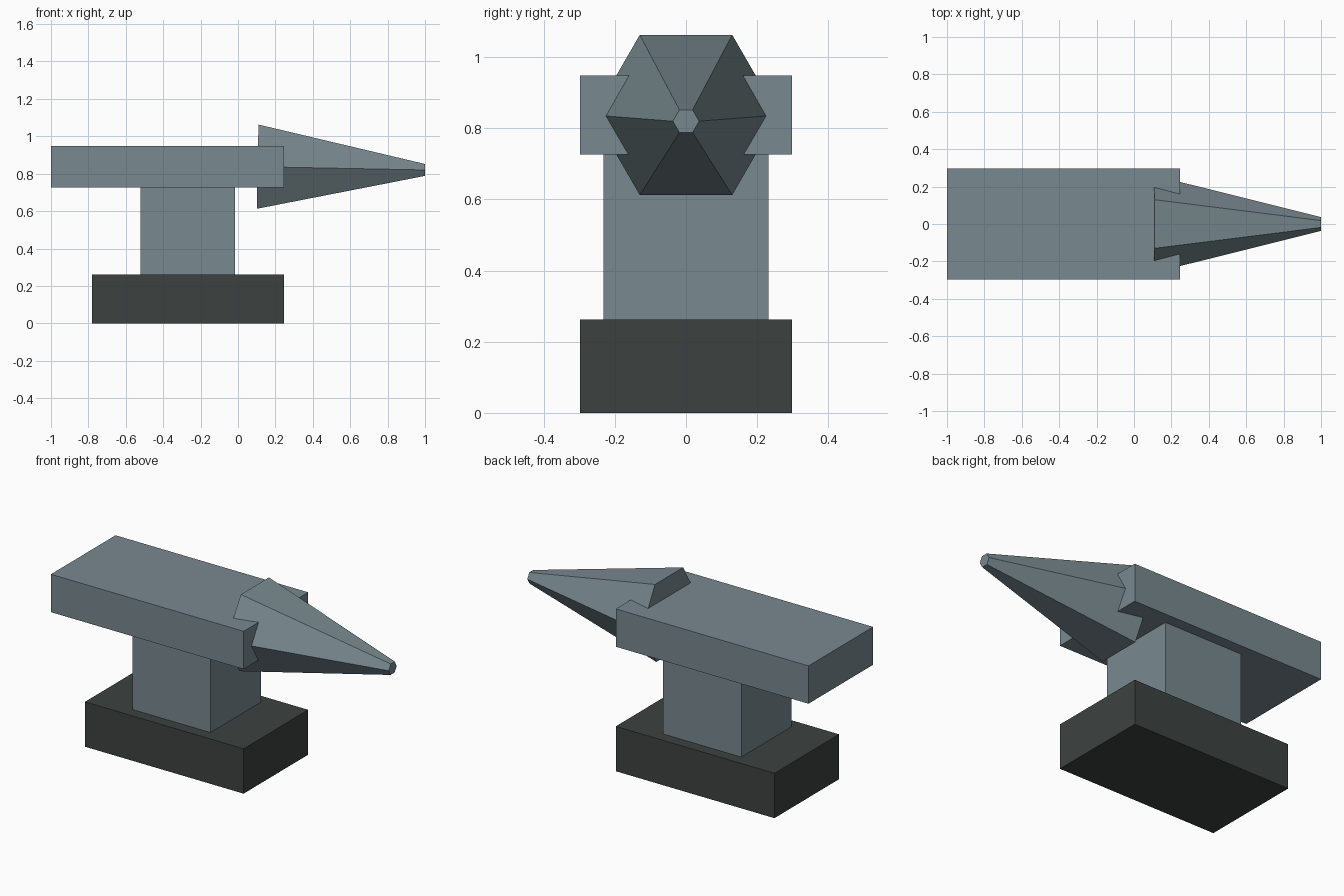
import bpy, bmesh, math
from mathutils import Vector, Matrix

if "Cube" in bpy.data.objects:
    bpy.data.objects.remove(bpy.data.objects["Cube"])


def material(name, rgb):
    m = bpy.data.materials.new(name)
    m.diffuse_color = (*rgb, 1.0)
    m.use_nodes = True
    m.node_tree.nodes["Principled BSDF"].inputs["Base Color"].default_value = m.diffuse_color
    return m


steel = material("blue_grey_steel", (0.19, 0.25, 0.275))
dark = material("dark_grey", (0.046, 0.054, 0.052))


def add_object(name, bm, mat):
    mesh = bpy.data.meshes.new(name)
    bm.to_mesh(mesh)
    bm.free()
    mesh.materials.append(mat)
    obj = bpy.data.objects.new(name, mesh)
    bpy.context.collection.objects.link(obj)
    return obj


def block(name, x0, x1, half_width, z0, z1, mat):
    bm = bmesh.new()
    place = (Matrix.Translation(((x0 + x1) / 2, 0, (z0 + z1) / 2))
             @ Matrix.Diagonal((x1 - x0, 2 * half_width, z1 - z0, 1)))
    bmesh.ops.create_cube(bm, size=1, matrix=place)
    return add_object(name, bm, mat)


# Stacked blocks: foot, waist and working slab
block("base", -0.78, 0.245, 0.298, 0.0, 0.262, dark)
block("waist", -0.52, -0.015, 0.232, 0.262, 0.727, steel)
block("top_slab", -1.0, 0.245, 0.298, 0.727, 0.948, steel)

# Six-sided tapered horn, drooping slightly and sunk into the slab
start, end = Vector((0.105, 0, 0.8375)), Vector((0.9993, 0, 0.820))
axis = end - start
bm = bmesh.new()
bmesh.ops.create_cone(bm, cap_ends=True, segments=6, radius1=0.26, radius2=0.037,
                      depth=axis.length)
# Turn a corner toward the y axis, then lay the cone along its axis
bm.verts.ensure_lookup_table()
first = max(bm.verts, key=lambda v: v.co.xy.length).co
corner = math.atan2(first.y, first.x)
tilt = math.atan2(-axis.z, axis.x)
place = (Matrix.Translation((start + end) / 2)
         @ Matrix.Rotation(math.pi / 2 + tilt, 4, 'Y')
         @ Matrix.Rotation(math.pi / 2 - corner, 4, 'Z'))
bmesh.ops.transform(bm, matrix=place, verts=bm.verts)
add_object("horn", bm, steel)
